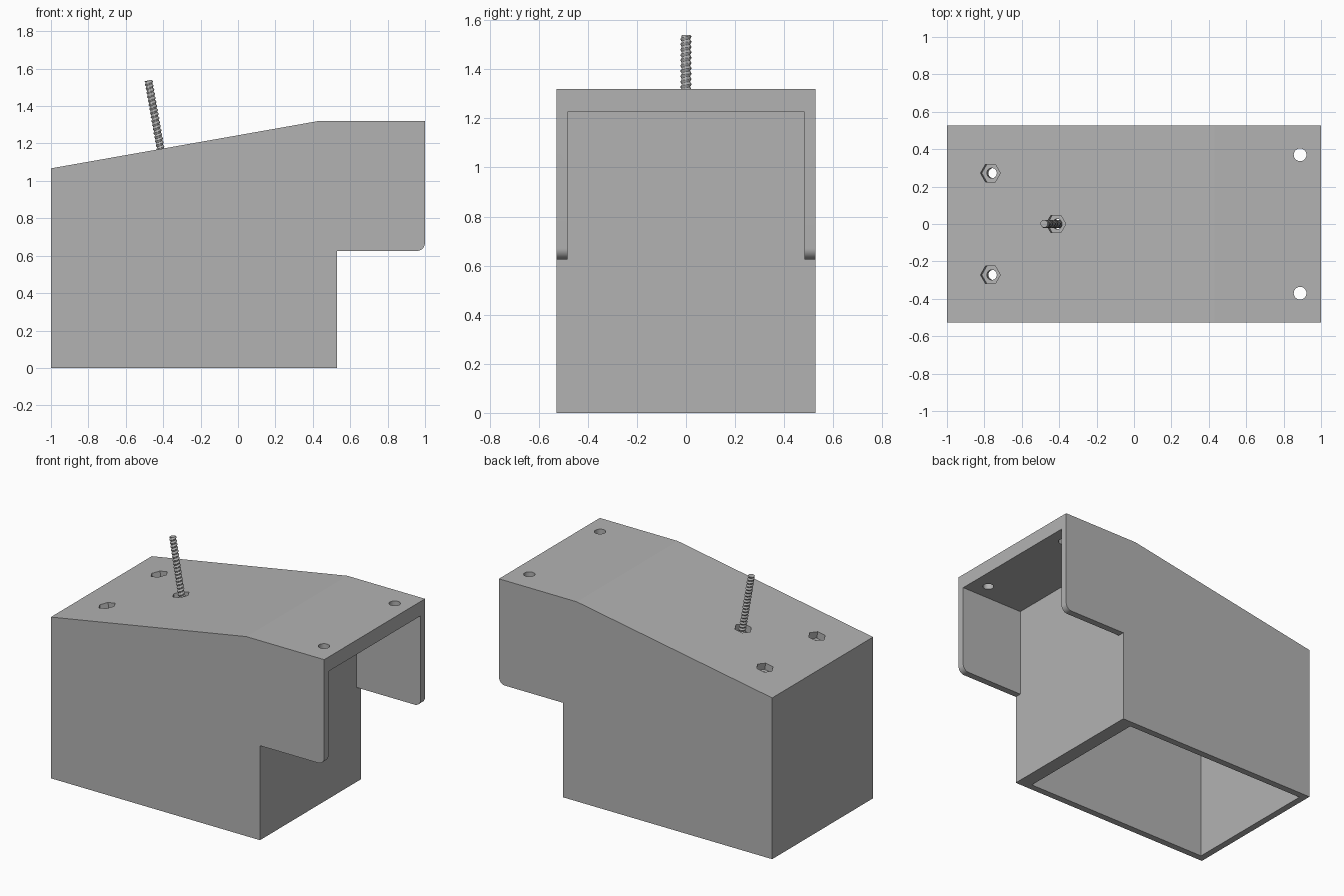
import bpy, bmesh, math
from mathutils import Matrix, Vector

cube = bpy.data.objects.get("Cube")
if cube:
    bpy.data.objects.remove(cube, do_unlink=True)

grey = bpy.data.materials.new("plain grey")
grey.use_nodes = True
colour = (0.45, 0.45, 0.45, 1)
grey.diffuse_color = colour
grey.node_tree.nodes["Principled BSDF"].inputs["Base Color"].default_value = colour

LEFT, STEP, RIGHT = -1.0, 0.53, 1.0
LOW, EDGE, TOP, BEND = 0.625, 1.067, 1.32, 0.43
HALF, WALL, ROOF = 0.527, 0.045, 0.095
TILT = math.atan2(TOP - EDGE, BEND - LEFT)


def slope_z(x):
    return EDGE + (x - LEFT) * math.tan(TILT)


def make(name, bm):
    bmesh.ops.recalc_face_normals(bm, faces=bm.faces)
    mesh = bpy.data.meshes.new(name)
    bm.to_mesh(mesh)
    bm.free()
    mesh.materials.append(grey)
    obj = bpy.data.objects.new(name, mesh)
    bpy.context.collection.objects.link(obj)
    return obj


def extrude_profile(name, points, half):
    """Extrude an x-z outline symmetrically along y."""
    bm = bmesh.new()
    face = bm.faces.new([bm.verts.new((x, -half, z)) for x, z in points])
    moved = bmesh.ops.extrude_face_region(bm, geom=[face])["geom"]
    verts = [v for v in moved if isinstance(v, bmesh.types.BMVert)]
    bmesh.ops.translate(bm, verts=verts, vec=(0, 2 * half, 0))
    return make(name, bm)


def prism(name, radius, low, high, sides, place):
    """Upright prism from low to high along its own axis."""
    bm = bmesh.new()
    bmesh.ops.create_cone(bm, cap_ends=True, segments=sides, radius1=radius,
                          radius2=radius, depth=high - low,
                          matrix=Matrix.Translation((0, 0, (low + high) / 2)))
    # First corner points along x
    bmesh.ops.rotate(bm, verts=bm.verts, matrix=Matrix.Rotation(math.pi / 2, 3, 'Z'))
    bm.transform(place)
    return make(name, bm)


def cut(target, cutter):
    cutter.hide_render = True
    mod = target.modifiers.new("cut", 'BOOLEAN')
    mod.operation, mod.solver, mod.object = 'DIFFERENCE', 'EXACT', cutter
    bpy.context.view_layer.objects.active = target
    bpy.ops.object.modifier_apply(modifier=mod.name)
    bpy.data.objects.remove(cutter, do_unlink=True)


def on_slope(x, y):
    """Frame on the sloped top, z along the surface normal."""
    return Matrix.Translation((x, y, slope_z(x))) @ Matrix.Rotation(-TILT, 4, 'Y')


# Housing outline with a rounded lower corner on the overhang
R = 0.045
arc = [(RIGHT - R + R * math.sin(a), LOW + R - R * math.cos(a))
       for a in (math.pi / 2 * i / 10 for i in range(11))]
housing = extrude_profile("housing", [(LEFT, 0), (STEP, 0), (STEP, LOW), *arc,
                                      (RIGHT, TOP), (BEND, TOP), (LEFT, EDGE)], HALF)

# Main cavity, open at the bottom
x0, x1 = LEFT + WALL, STEP - ROOF
cut(housing, extrude_profile("cavity_cutter", [
    (x0, -0.1), (x1, -0.1), (x1, TOP - ROOF), (x0, slope_z(x0) - ROOF)], HALF - WALL))

# Channel under the overhang
cut(housing, extrude_profile("channel_cutter", [
    (STEP, 0.5), (1.2, 0.5), (1.2, TOP - ROOF), (STEP, TOP - ROOF)], HALF - WALL))

# Hexagonal nut pockets with bolt holes on the slope
for x, y in ((-0.768, 0.272), (-0.768, -0.272), (-0.418, 0)):
    cut(housing, prism("hex_cutter", 0.054, -0.045, 0.1, 6, on_slope(x, y)))
    cut(housing, prism("bolt_hole_cutter", 0.027, -0.2, 0.1, 32, on_slope(x, y)))

# Round holes in the overhang
for y in (-0.37, 0.37):
    cut(housing, prism("round_hole_cutter", 0.034, -0.2, 0.1, 32,
                       Matrix.Translation((0.888, y, TOP))))

# Threaded rod standing square to the slope
SEG, PER_TURN, PITCH, START, END = 24, 8, 0.022, -ROOF, 0.372
rows = round((END - START) / PITCH * PER_TURN)
bm = bmesh.new()
rings = []
for i in range(rows + 1):
    z = START + (END - START) * i / rows
    ring = []
    for j in range(SEG):
        phase = ((z / PITCH) - j / SEG) % 1
        r = 0.0165 + 0.0065 * (1 - abs(2 * phase - 1))
        a = math.tau * j / SEG
        ring.append(bm.verts.new((r * math.cos(a), r * math.sin(a), z)))
    rings.append(ring)
for low, high in zip(rings, rings[1:]):
    for j in range(SEG):
        k = (j + 1) % SEG
        bm.faces.new((low[j], low[k], high[k], high[j]))
bm.faces.new(rings[0][::-1])
bm.faces.new(rings[-1])
bm.transform(on_slope(-0.414, 0))
rod = make("threaded_rod", bm)

# Smooth curved faces, keep edges sharp
for obj in (housing, rod):
    bpy.ops.object.select_all(action='DESELECT')
    obj.select_set(True)
    bpy.context.view_layer.objects.active = obj
    bpy.ops.object.shade_smooth_by_angle(angle=math.radians(9.5 if obj is housing else 30))
